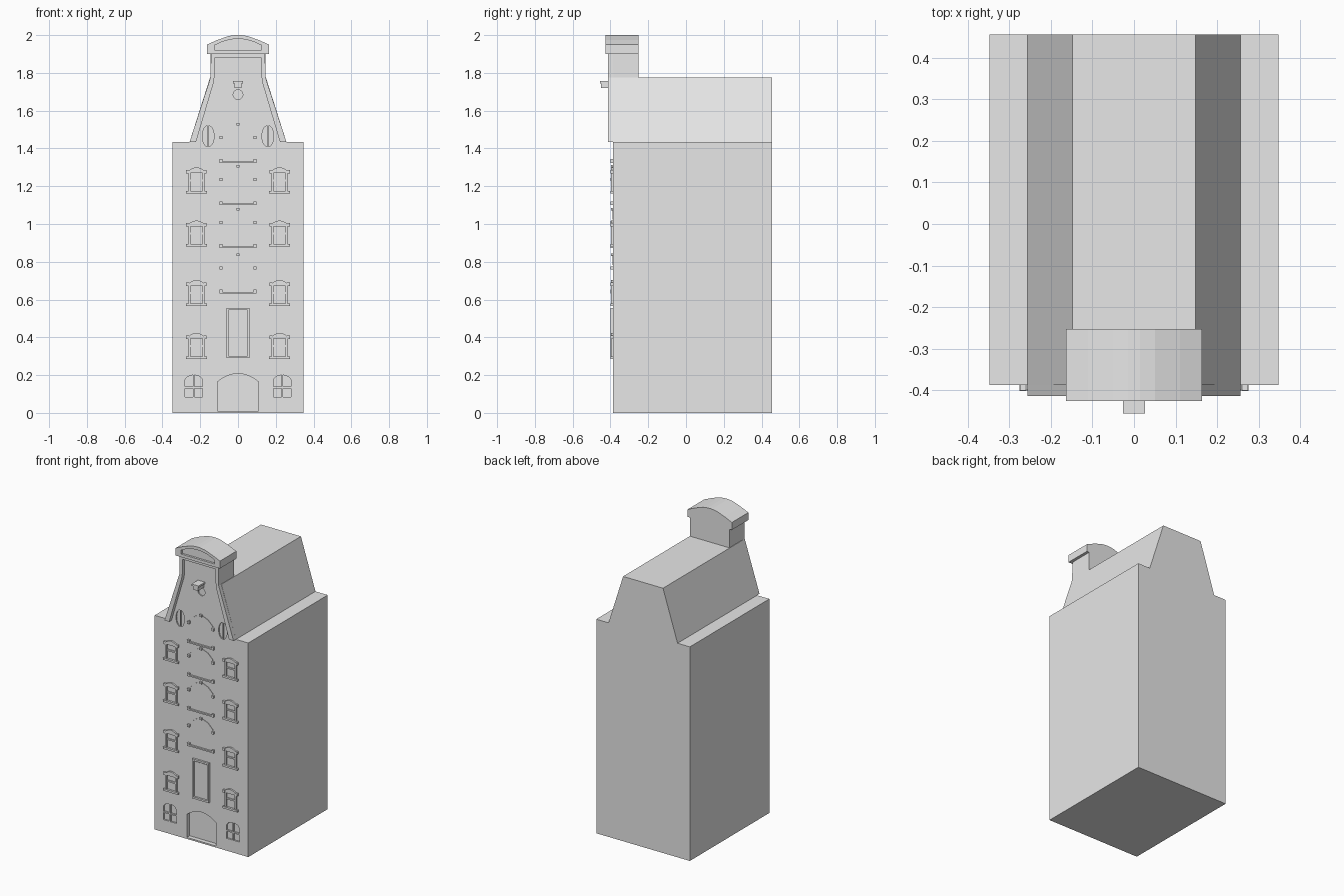
import bpy, bmesh, math

if "Cube" in bpy.data.objects:
    bpy.data.objects.remove(bpy.data.objects["Cube"])

stone = bpy.data.materials.new("light_grey")
stone.diffuse_color = (0.8, 0.8, 0.8, 1)
stone.use_nodes = True
stone.node_tree.nodes["Principled BSDF"].inputs["Base Color"].default_value = stone.diffuse_color
F = -0.387      # facade plane
BACK = 0.455


def prisms(name, parts):
    """One object made of (x, z) profiles, each extruded from y0 to y1."""
    bm = bmesh.new()
    for pts, y0, y1 in parts:
        a = [bm.verts.new((x, y0, z)) for x, z in pts]
        b = [bm.verts.new((x, y1, z)) for x, z in pts]
        bm.faces.new(a)
        bm.faces.new(b[::-1])
        n = len(pts)
        for i in range(n):
            j = (i + 1) % n
            bm.faces.new((a[i], b[i], b[j], a[j]))
    bmesh.ops.recalc_face_normals(bm, faces=bm.faces[:])
    me = bpy.data.meshes.new(name)
    bm.to_mesh(me)
    bm.free()
    me.materials.append(stone)
    ob = bpy.data.objects.new(name, me)
    bpy.context.collection.objects.link(ob)
    return ob


def rect(x0, x1, z0, z1):
    return [(x0, z0), (x1, z0), (x1, z1), (x0, z1)]


def arch(cx, w, z0, z1, top, n=8):
    """Rectangle with a shallow curved head."""
    head = [(cx + w * (1 - 2 * i / n), z1 + (top - z1) * (1 - (1 - 2 * i / n) ** 2))
            for i in range(n + 1)]
    return [(cx - w, z0), (cx + w, z0)] + head


def half_ellipse(cx, cz, rx, rz, side, gap):
    """Half of an oval pane, beside an upright glazing bar."""
    return [(cx + side * (gap + rx * math.cos(t)), cz + rz * math.sin(t))
            for t in [math.pi * (i / 10 - 0.5) for i in range(11)]]


def cut(target, name, parts):
    cutter = prisms(name, parts)
    cutter.hide_render = True
    cutter.hide_viewport = False
    m = target.modifiers.new("cut", 'BOOLEAN')
    m.object = cutter
    m.operation = 'DIFFERENCE'
    m.solver = 'EXACT'
    bpy.context.view_layer.objects.active = target
    bpy.ops.object.modifier_apply(modifier=m.name)
    bpy.data.objects.remove(cutter)


# House body with mansard roof
half = [(0.347, 0), (0.347, 1.435), (0.256, 1.435), (0.148, 1.775)]
house = prisms("house_body", [(half + [(-x, z) for x, z in half[::-1]], F, BACK)])

# Recesses: entrance, basement panes, oval and round windows
holes = [(arch(0, 0.108, 0.01, 0.165, 0.208), F - 0.02, F + 0.03)]
for s in (-1, 1):
    cx = s * 0.234
    for t in (-1, 1):
        a, b = cx + t * 0.005, cx + t * 0.047
        holes.append((rect(min(a, b), max(a, b), 0.083, 0.13), F - 0.02, F + 0.01))
        holes.append(([(a, 0.139), (b, 0.139), (b, 0.175), (cx + t * 0.035, 0.19),
                       (cx + t * 0.018, 0.198), (a, 0.2)], F - 0.02, F + 0.01))
        holes.append((half_ellipse(s * 0.158, 1.465, 0.028, 0.055, t, 0.003), F - 0.02, F + 0.008))
holes.append(([(0.026 * math.cos(i * math.pi / 8), 1.685 + 0.026 * math.sin(i * math.pi / 8))
               for i in range(16)], F - 0.02, F + 0.008))
cut(house, "recess_cutter", holes)

# Raised neck of the gable and its border strip
prisms("gable_neck", [(rect(-0.145, 0.145, 1.77, 1.905), F, -0.252)])
outer = [(0.256, 1.435), (0.146, 1.775), (0.143, 1.905)]
inner = [(0.222, 1.435), (0.130, 1.745), (0.124, 1.785), (0.124, 1.88)]
border = outer + [(-x, z) for x, z in outer[::-1]] + [(-x, z) for x, z in inner] + inner[::-1]
prisms("gable_border", [(border, -0.413, F + 0.002)])

# Curved pediment with sunk panel
ped = [(0.164, 1.9), (0.164, 1.95), (0.11, 1.974), (0.05, 1.995), (0.015, 2.0)]
pediment = prisms("pediment", [(ped + [(-x, z) for x, z in ped[::-1]], -0.426, -0.252)])
cut(pediment, "pediment_cutter", [(arch(0, 0.124, 1.92, 1.946, 1.98), -0.45, -0.412)])

# Hoist beam with small cover
prisms("hoist_beam", [(rect(-0.019, 0.019, 1.72, 1.747), -0.45, F + 0.01),
                      (rect(-0.026, 0.026, 1.745, 1.757), -0.455, F + 0.01)])

# Side windows: sill, jambs, transom and curved head
O, I = F - 0.011, F + 0.004
for zi, z in enumerate((0.285, 0.565, 0.88, 1.162)):
    parts = []
    for cx in (-0.22, 0.22):
        parts += [(rect(cx - 0.055, cx + 0.055, z, z + 0.013), O - 0.003, I),
                  (rect(cx - 0.04, cx + 0.04, z + 0.064, z + 0.074), O + 0.004, I),
                  (arch(cx, 0.04, z + 0.108, z + 0.122, z + 0.138), O, I)]
        for t in (-1, 1):
            a, b = sorted((cx + t * 0.031, cx + t * 0.043))
            parts.append((rect(a, b, z + 0.013, z + 0.108), O, I))
            a, b = sorted((cx + t * 0.039, cx + t * 0.054))
            parts.append((rect(a, b, z + 0.106, z + 0.124), O - 0.002, I))
    prisms(f"side_windows_{zi + 1}", parts)

# Middle loading hatches: sill with end blocks, imposts, keystone, thin arch
for zi, z in enumerate((0.632, 0.873, 1.1, 1.323)):
    parts = [(rect(-0.095, 0.095, z, z + 0.009), O, I),
             (rect(-0.009, 0.009, z + 0.198, z + 0.212), O, I)]
    for t in (-1, 1):
        for zz, h in ((z, 0.02), (z + 0.127, 0.017)):
            a, b = sorted((t * 0.083, t * 0.098))
            parts.append((rect(a, b, zz, zz + h), O - 0.002, I))
        parts.append(([(t * 0.085, z + 0.15), (t * 0.05, z + 0.184), (t * 0.009, z + 0.2),
                       (t * 0.009, z + 0.204), (t * 0.05, z + 0.188), (t * 0.085, z + 0.154)],
                      F - 0.003, I))
    prisms(f"hatch_trim_{zi + 1}", parts)

# Main door frame and panel
prisms("door_frame", [(rect(-0.062, -0.05, 0.29, 0.556), O - 0.002, I),
                      (rect(0.05, 0.062, 0.29, 0.556), O - 0.002, I),
                      (rect(-0.05, 0.05, 0.544, 0.556), O - 0.002, I),
                      (rect(-0.05, 0.05, 0.29, 0.302), O - 0.002, I)])
prisms("door_panel", [(rect(-0.044, 0.044, 0.308, 0.538), F - 0.004, I)])
